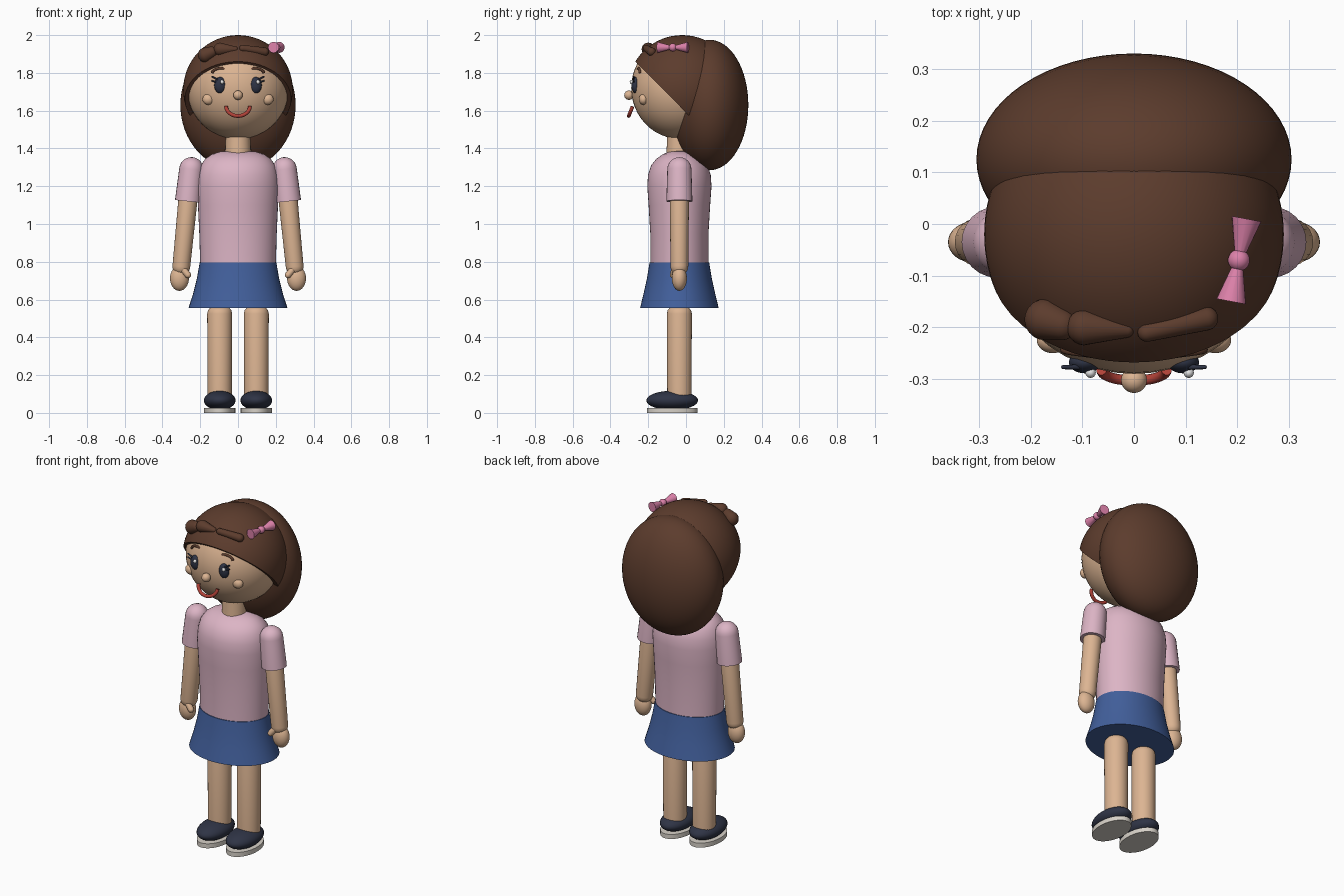
import bpy, bmesh, math
from mathutils import Vector, Matrix

cube = bpy.data.objects.get("Cube")
if cube:
    bpy.data.objects.remove(cube, do_unlink=True)


def material(name, rgb):
    m = bpy.data.materials.new(name)
    m.use_nodes = True
    m.diffuse_color = (*rgb, 1)
    m.node_tree.nodes["Principled BSDF"].inputs["Base Color"].default_value = (*rgb, 1)
    return m


SKIN = material("skin", (0.72, 0.46, 0.29))
HAIR = material("brown hair", (0.107, 0.045, 0.026))
PINK = material("pale pink cloth", (0.72, 0.46, 0.56))
BLUE = material("blue cloth", (0.054, 0.115, 0.33))
NAVY = material("dark navy", (0.028, 0.034, 0.06))
SOLE = material("off white sole", (0.68, 0.64, 0.58))
RED = material("red lips", (0.45, 0.055, 0.04))
ROSE = material("rose ribbon", (0.72, 0.22, 0.4))
WHITE = material("white glint", (0.85, 0.85, 0.85))
MID_Y = -0.035  # body axis


def finish(name, bm, mat):
    bmesh.ops.recalc_face_normals(bm, faces=bm.faces)
    me = bpy.data.meshes.new(name)
    bm.to_mesh(me)
    bm.free()
    me.materials.append(mat)
    ob = bpy.data.objects.new(name, me)
    bpy.context.collection.objects.link(ob)
    bpy.ops.object.select_all(action="DESELECT")
    ob.select_set(True)
    bpy.context.view_layer.objects.active = ob
    bpy.ops.object.shade_smooth_by_angle(angle=math.radians(40))
    return ob


def ball(name, mat, centre, radii, cut=None, seg=32):
    """Ellipsoid; cut = (point, normal) removes the side the normal points to."""
    bm = bmesh.new()
    bmesh.ops.create_uvsphere(bm, u_segments=seg, v_segments=seg // 2, radius=1)
    bm.transform(Matrix.Translation(centre) @ Matrix.Diagonal((*radii, 1)))
    if cut:
        bmesh.ops.bisect_plane(bm, geom=bm.verts[:] + bm.edges[:] + bm.faces[:],
                               plane_co=cut[0], plane_no=cut[1], clear_outer=True)
        bmesh.ops.holes_fill(bm, edges=[e for e in bm.edges if e.is_boundary])
    return finish(name, bm, mat)


def loft(name, mat, rings, x=0, y=MID_Y, seg=48):
    """Stack of elliptical rings (z, rx, ry), capped at both ends."""
    bm = bmesh.new()
    loops = []
    for z, rx, ry in rings:
        angles = [math.tau * i / seg for i in range(seg)]
        loops.append([bm.verts.new((x + rx * math.cos(a), y + ry * math.sin(a), z))
                      for a in angles])
    for lo, hi in zip(loops, loops[1:]):
        for i in range(seg):
            j = (i + 1) % seg
            bm.faces.new((lo[i], lo[j], hi[j], hi[i]))
    bm.faces.new(loops[0])
    bm.faces.new(loops[-1])
    return finish(name, bm, mat)


def limb(name, mat, a, b, ra, rb, round_a=True, round_b=True, seg=24):
    """Tapered rod from a to b, each end round or flat."""
    a, b = Vector(a), Vector(b)
    turn = (b - a).to_track_quat("Z", "Y")
    bm = bmesh.new()
    for centre, r, dome, side in ((a, ra, round_a, -1), (b, rb, round_b, 1)):
        for k in range(6 if dome else 1):
            t = math.pi / 2 * k / 6
            for i in range(seg):
                u = math.tau * i / seg
                p = Vector((math.cos(t) * math.cos(u), math.cos(t) * math.sin(u),
                            side * math.sin(t)))
                bm.verts.new(centre + turn @ (p * r))
        if dome:
            bm.verts.new(centre + turn @ Vector((0, 0, side * r)))
    res = bmesh.ops.convex_hull(bm, input=bm.verts[:])
    spare = {v for v in res["geom_interior"] + res["geom_unused"]
             if isinstance(v, bmesh.types.BMVert)}
    bmesh.ops.delete(bm, geom=list(spare), context="VERTS")
    return finish(name, bm, mat)


def tube(name, mat, points, radius):
    cu = bpy.data.curves.new(name, "CURVE")
    cu.dimensions = "3D"
    cu.bevel_depth = radius
    cu.bevel_resolution = 4
    cu.use_fill_caps = True
    sp = cu.splines.new("POLY")
    sp.points.add(len(points) - 1)
    for p, co in zip(sp.points, points):
        p.co = (*co, 1)
    sp.use_smooth = True
    cu.materials.append(mat)
    ob = bpy.data.objects.new(name, cu)
    bpy.context.collection.objects.link(ob)
    return ob


# Head, neck and hair
ball("head", SKIN, (0, -0.03, 1.72), (0.27, 0.26, 0.27), seg=48)
loft("neck", SKIN, [(1.36, 0.069, 0.069), (1.48, 0.064, 0.064)])
ball("hair_cap", HAIR, (0, -0.02, 1.71), (0.29, 0.29, 0.29),
     cut=((0, -0.268, 1.86), (0, -0.28, -0.278)), seg=64)
ball("back_hair", HAIR, (0, 0.125, 1.63), (0.305, 0.205, 0.345), seg=64)
limb("fringe_right", HAIR, (-0.172, -0.185, 1.895), (-0.14, -0.195, 1.91), 0.04, 0.03)
limb("fringe_middle", HAIR, (-0.095, -0.2, 1.925), (-0.015, -0.205, 1.925), 0.035, 0.015)
limb("fringe_left", HAIR, (0.025, -0.21, 1.93), (0.14, -0.183, 1.912), 0.018, 0.023)

# Ribbon bow
knot = Vector((0.203, -0.07, 1.935))
ball("bow_knot", ROSE, knot, (0.021, 0.021, 0.021))
for side, name in ((1, "back"), (-1, "front")):
    tip = knot + side * Vector((0.015, 0.08, 0))
    limb("bow_loop_" + name, ROSE, knot, tip, 0.007, 0.029, False, False)

# Face centre
ball("nose", SKIN, (0, -0.302, 1.682), (0.025, 0.025, 0.025))
arc = [math.pi * i / 20 for i in range(21)]
tube("mouth", RED, [(0.063 * math.cos(t), -0.283 - 0.02 * math.sin(t),
                     1.622 - 0.05 * math.sin(t)) for t in arc], 0.01)

# Clothes
loft("shirt", PINK, [(0.78, 0.2, 0.154), (0.95, 0.205, 0.154), (1.1, 0.212, 0.163),
                     (1.2, 0.217, 0.17), (1.26, 0.212, 0.166), (1.31, 0.198, 0.15),
                     (1.345, 0.173, 0.122), (1.37, 0.137, 0.087), (1.384, 0.09, 0.05),
                     (1.388, 0.03, 0.02)])
loft("skirt", BLUE, [(0.555, 0.262, 0.208), (0.63, 0.238, 0.19), (0.71, 0.218, 0.172),
                     (0.795, 0.203, 0.158)])

# Paired parts
for s, side in ((1, "left"), (-1, "right")):
    # Eyes, lashes, brows and cheeks
    ball(side + "_eye", NAVY, (0.095 * s, -0.268, 1.735), (0.031, 0.021, 0.043))
    ball(side + "_eye_glint", WHITE, (0.095 * s + 0.011, -0.288, 1.752),
         (0.01, 0.01, 0.011), seg=16)
    for i, (z, rise) in enumerate(((1.765, 0.015), (1.748, 0.01))):
        limb(f"{side}_lash_{i + 1}", NAVY, (0.108 * s, -0.277, z),
             (0.137 * s, -0.277, z + rise), 0.005, 0.004, seg=10)
    tube(side + "_brow", HAIR,
         [(s * (0.1 - 0.036 * math.cos(t)), -0.257 + 0.014 * t / math.pi,
           1.812 - 0.004 * t + 0.018 * math.sin(t)) for t in arc], 0.007)
    ball(side + "_cheek", SKIN, (0.157 * s, -0.225, 1.66), (0.031, 0.025, 0.029))

    # Arm
    limb(side + "_sleeve", PINK, (0.247 * s, MID_Y, 1.29), (0.265 * s, MID_Y, 1.12),
         0.064, 0.069, True, False)
    limb(side + "_arm", SKIN, (0.262 * s, MID_Y, 1.16), (0.3 * s, MID_Y, 0.775),
         0.051, 0.047)
    ball(side + "_hand", SKIN, (0.31 * s, MID_Y, 0.712), (0.05, 0.04, 0.066))
    limb(side + "_thumb", SKIN, (0.292 * s, -0.06, 0.762), (0.265 * s, -0.068, 0.73),
         0.018, 0.017)

    # Leg and shoe
    x = 0.097 * s
    loft(side + "_leg", SKIN, [(0.05, 0.064, 0.064), (0.525, 0.066, 0.066),
                               (0.543, 0.062, 0.062), (0.553, 0.054, 0.054),
                               (0.558, 0.04, 0.04)], x=x, seg=32)
    ball(side + "_shoe", NAVY, (x, -0.073, 0.066), (0.084, 0.137, 0.051),
         cut=((0, 0, 0.022), (0, 0, -1)))
    loft(side + "_sole", SOLE, [(0, 0.083, 0.134), (0.027, 0.083, 0.134)], x=x, y=-0.073)
